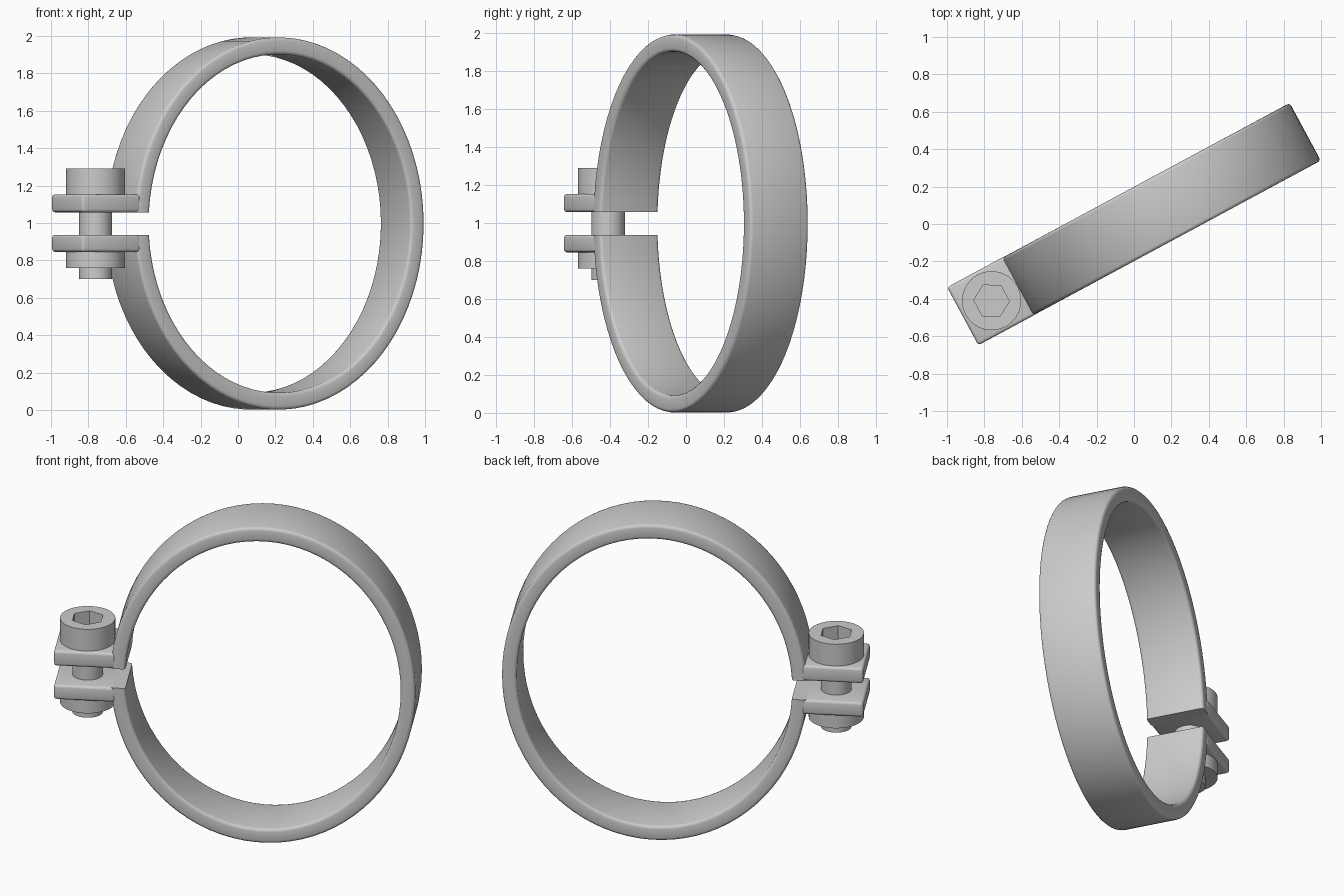
import bpy, bmesh, math
from math import cos, sin, pi

if "Cube" in bpy.data.objects:
    bpy.data.objects.remove(bpy.data.objects["Cube"])

YAW = math.radians(28.3)     # the whole clamp is turned about z
MID = 0.997                  # height of the split line
HALF_W = 0.175               # half the band width
GAP = 0.06                   # half the split gap
BOLT_U = -0.865              # bolt position along the clamp


def finish(obj):
    bpy.ops.object.select_all(action='DESELECT')
    obj.select_set(True)
    bpy.context.view_layer.objects.active = obj
    bpy.ops.object.shade_smooth_by_angle(angle=math.radians(35))


def make(name, bm):
    bmesh.ops.recalc_face_normals(bm, faces=bm.faces)
    me = bpy.data.meshes.new(name)
    bm.to_mesh(me)
    bm.free()
    obj = bpy.data.objects.new(name, me)
    obj.rotation_euler.z = YAW
    bpy.context.collection.objects.link(obj)
    finish(obj)
    return obj


# Split oval band: rectangular section swept round an ellipse
def band(segments=80):
    bm = bmesh.new()
    cu, a_out, b_out, a_in, b_in = 0.1625, 0.8775, 0.995, 0.7925, 0.905
    t_out, t_in = math.asin(GAP / b_out), math.asin(GAP / b_in)
    rows = []
    for i in range(segments + 1):
        f = i / segments * 2 - 1
        to, ti = f * (pi - t_out), f * (pi - t_in)
        o = (cu + a_out * cos(to), MID + b_out * sin(to))
        n = (cu + a_in * cos(ti), MID + b_in * sin(ti))
        rows.append([bm.verts.new((p[0], v, p[1])) for p, v in
                     ((o, -HALF_W), (o, HALF_W), (n, HALF_W), (n, -HALF_W))])
    for r, s in zip(rows, rows[1:]):
        for k in range(4):
            bm.faces.new((r[k], r[(k + 1) % 4], s[(k + 1) % 4], s[k]))
    bm.faces.new(rows[0])
    bm.faces.new(rows[-1])
    rims = [bm.edges.get((r[k], s[k])) for r, s in zip(rows, rows[1:]) for k in range(4)]
    bmesh.ops.bevel(bm, geom=rims, offset=0.018, segments=3, profile=0.5, affect='EDGES')
    return make("clamp_band", bm)


# Rounded flange plate
def flange(name, z0, z1):
    u0, u1 = -1.04, -0.685
    bm = bmesh.new()
    bmesh.ops.create_cube(bm, size=1)
    for v in bm.verts:
        v.co = ((u0 + u1) / 2 + v.co.x * (u1 - u0), v.co.y * 2 * (HALF_W + 0.001),
                (z0 + z1) / 2 + v.co.z * (z1 - z0))
    bmesh.ops.bevel(bm, geom=bm.edges[:], offset=0.016, segments=3, profile=0.5, affect='EDGES')
    return make(name, bm)


# Upright cylinder or prism on the bolt axis
def rod(name, radius, z0, z1, sides=48, turn=0.0):
    bm = bmesh.new()
    rings = [[bm.verts.new((BOLT_U + radius * cos(turn + 2 * pi * i / sides),
                            radius * sin(turn + 2 * pi * i / sides), z))
              for i in range(sides)] for z in (z0, z1)]
    for i in range(sides):
        j = (i + 1) % sides
        bm.faces.new((rings[0][i], rings[0][j], rings[1][j], rings[1][i]))
    bm.faces.new(rings[0])
    bm.faces.new(rings[1])
    return make(name, bm)


band()
flange("upper_flange", MID + GAP, 1.153)
flange("lower_flange", 0.845, MID - GAP)
rod("bolt_shaft", 0.088, 0.70, 1.16)
rod("nut", 0.158, 0.76, 0.85)

# Bolt head with hexagonal socket
head = rod("bolt_head", 0.158, 1.15, 1.29)
cutter = rod("socket_cutter", 0.095, 1.20, 1.40, 6, pi / 6)
cutter.hide_render = True
cut = head.modifiers.new("socket", 'BOOLEAN')
cut.operation = 'DIFFERENCE'
cut.object = cutter
cut.solver = 'EXACT'
bpy.context.view_layer.objects.active = head
bpy.ops.object.modifier_move_to_index(modifier="socket", index=0)
bpy.ops.object.modifier_apply(modifier="socket")
bpy.data.objects.remove(cutter)
finish(head)
